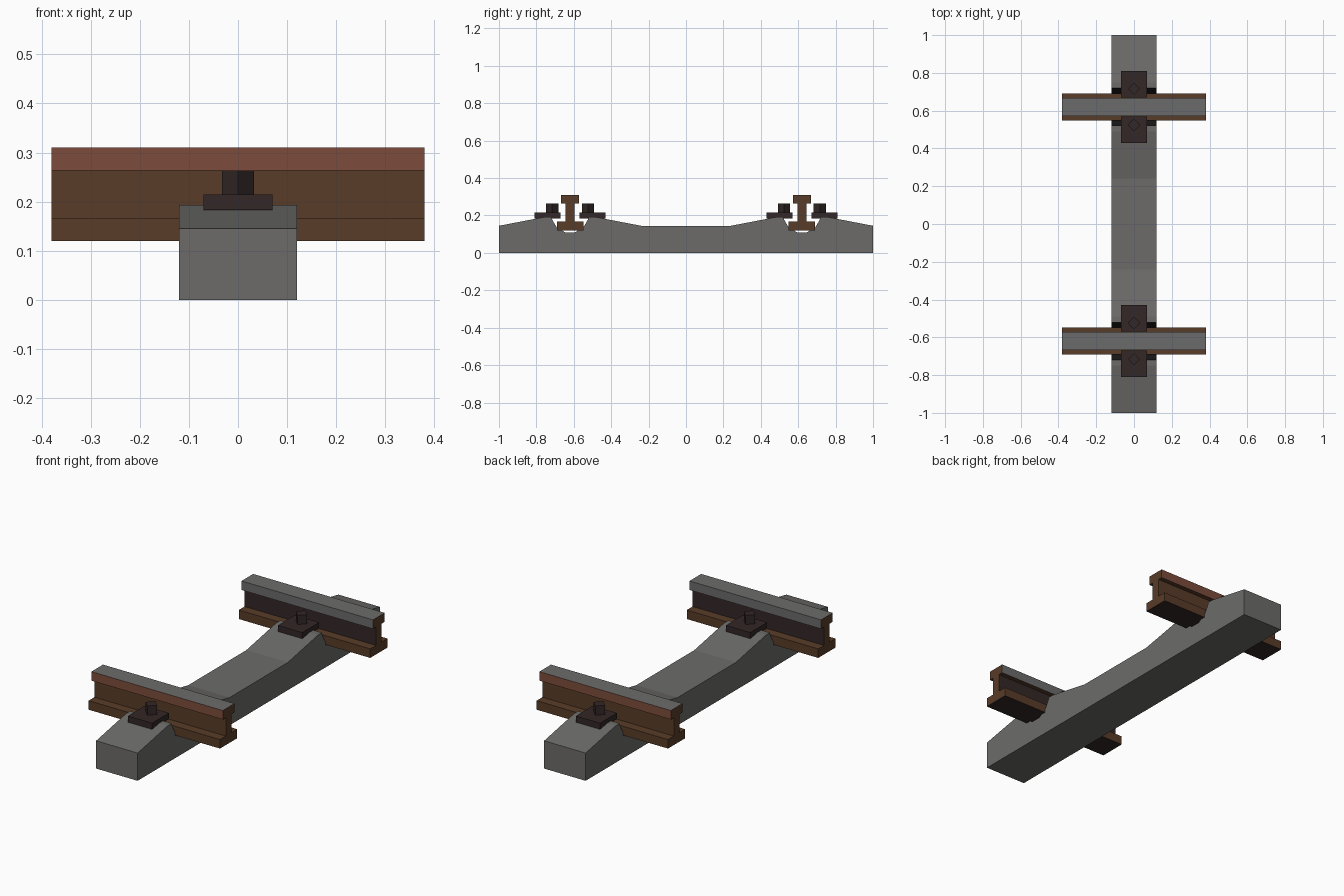
import bpy, bmesh, math

if "Cube" in bpy.data.objects:
    bpy.data.objects.remove(bpy.data.objects["Cube"])


def material(name, rgb):
    m = bpy.data.materials.new(name)
    m.diffuse_color = (*rgb, 1)
    m.use_nodes = True
    m.node_tree.nodes["Principled BSDF"].inputs["Base Color"].default_value = m.diffuse_color
    return m


CONCRETE = material("concrete", (0.150, 0.148, 0.142))
SLOT = material("dark_seat", (0.010, 0.010, 0.010))
RUST = material("rusty_brown", (0.098, 0.045, 0.021))
RED = material("red_rust", (0.200, 0.073, 0.045))
STEEL = material("worn_steel", (0.148, 0.148, 0.146))
IRON = material("dark_iron", (0.033, 0.020, 0.020))
RAIL_Y = 0.62


def extrude_profile(name, points, half_x, mats, rule):
    """Extrude a (y, z) outline along x; rule(normal, centre) picks the material."""
    bm = bmesh.new()
    a = [bm.verts.new((-half_x, y, z)) for y, z in points]
    b = [bm.verts.new((half_x, y, z)) for y, z in points]
    bm.faces.new(a)
    bm.faces.new(b[::-1])
    n = len(points)
    for i in range(n):
        j = (i + 1) % n
        bm.faces.new((a[i], b[i], b[j], a[j]))
    bmesh.ops.recalc_face_normals(bm, faces=bm.faces[:])
    for f in bm.faces:
        f.material_index = rule(f.normal, f.calc_center_median())
    return finish(name, bm, mats)


def finish(name, bm, mats):
    mesh = bpy.data.meshes.new(name)
    bm.to_mesh(mesh)
    bm.free()
    for m in mats:
        mesh.materials.append(m)
    ob = bpy.data.objects.new(name, mesh)
    bpy.context.collection.objects.link(ob)
    return ob


# Concrete sleeper with a 12-sided round groove under each rail
R, CZ = 0.1005, 0.207
groove = [(R * math.sin(math.radians(t)), CZ - R * math.cos(math.radians(t)))
          for t in (75, 45, 15, -15, -45, -75)]
half = [(1, 0), (1, 0.145), (RAIL_Y + 0.13, 0.193), (RAIL_Y + 0.099, 0.193)]
half += [(RAIL_Y + y, z) for y, z in groove]
half += [(RAIL_Y - 0.099, 0.193), (RAIL_Y - 0.13, 0.193), (0.24, 0.145)]
outline = half + [(-y, z) for y, z in reversed(half)]


def sleeper_rule(n, c):
    return int(abs(n.x) < 0.5 and abs(abs(c.y) - RAIL_Y) < 0.0995 and c.z > 0.05)


extrude_profile("sleeper", outline, 0.12, [CONCRETE, SLOT], sleeper_rule)

# Rails, clip plates and bolts on both sides
right = [(0.071, 0.12), (0.071, 0.167), (0.023, 0.167),
         (0.023, 0.263), (0.048, 0.263), (0.048, 0.31)]
rail_outline = right + [(-y, z) for y, z in reversed(right)]

for side, s in (("front", -1), ("back", 1)):
    def rail_rule(n, c, s=s):
        if n.z > 0.5 and c.z > 0.3:
            return 2                      # worn running surface
        if n.z < -0.5 and c.z < 0.13:
            return 3                      # foot underside
        if abs(n.y) > 0.5:
            outer = n.y * s > 0
            if c.z > 0.27:
                return 1 if outer else 2  # head sides
            if c.z > 0.17 and not outer:
                return 3                  # inner web
        return 0

    rail = extrude_profile(side + "_rail", rail_outline, 0.38,
                           [RUST, RED, STEEL, IRON], rail_rule)
    rail.location.y = s * RAIL_Y

    for place, d in (("inner", -1), ("outer", 1)):
        # Square clip plate
        bm = bmesh.new()
        bmesh.ops.create_cube(bm, size=1)
        bmesh.ops.scale(bm, vec=(0.14, 0.14, 0.032), verts=bm.verts)
        plate = finish(f"{side}_{place}_clip_plate", bm, [IRON])
        plate.location = (0, s * (RAIL_Y + d * 0.12), 0.199)
        # Four-sided bolt head
        bm = bmesh.new()
        bmesh.ops.create_cone(bm, cap_ends=True, segments=4,
                              radius1=0.033, radius2=0.033, depth=0.055)
        for v in bm.verts:                # point a corner along each axis
            a = round(math.atan2(v.co.y, v.co.x) / (math.pi / 2) - 0.01) * math.pi / 2
            v.co.x, v.co.y = 0.033 * math.cos(a), 0.033 * math.sin(a)
        bolt = finish(f"{side}_{place}_bolt", bm, [IRON])
        bolt.location = (0, s * (RAIL_Y + d * 0.096), 0.2355)
